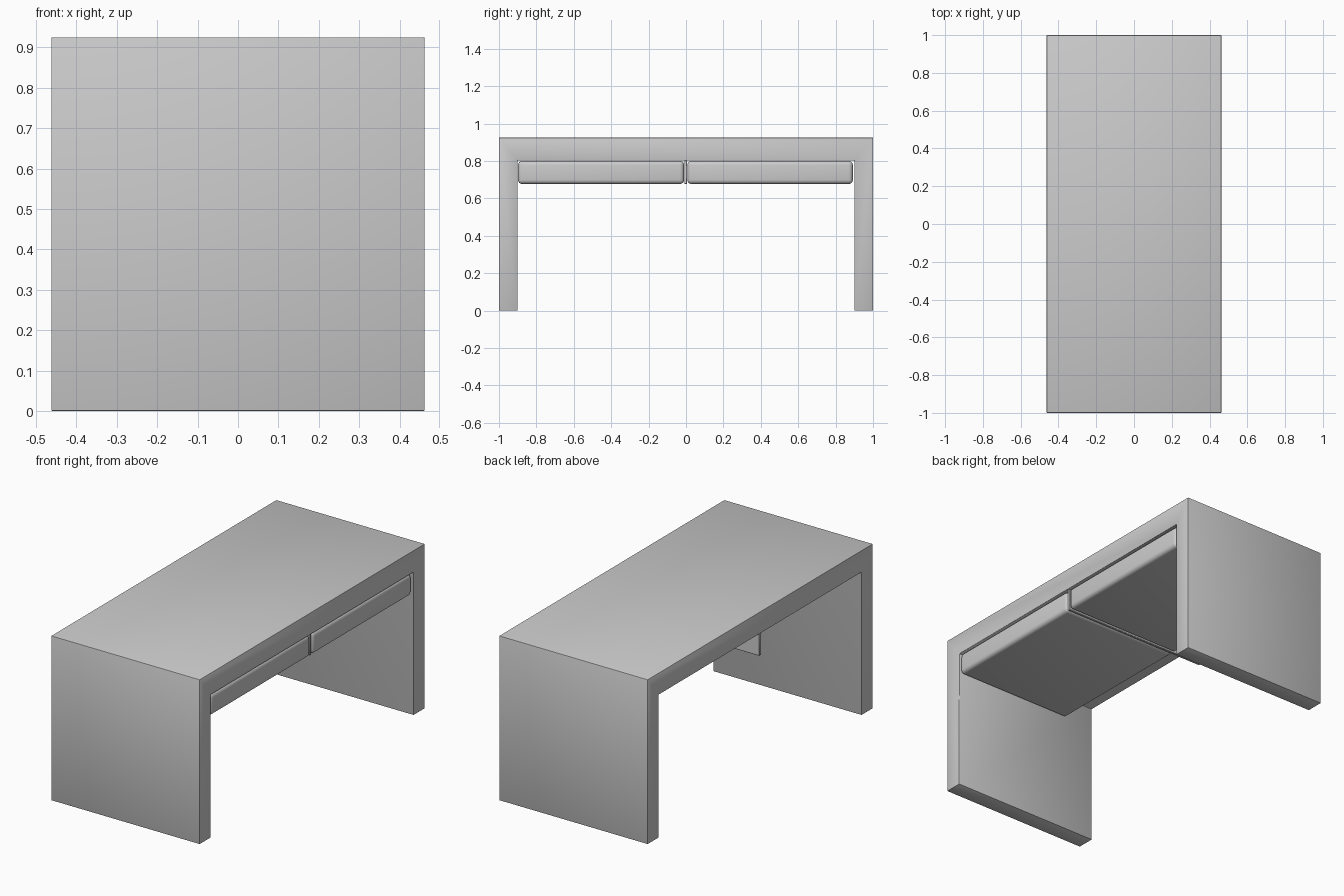
import bpy, bmesh, math

if "Cube" in bpy.data.objects:
    bpy.data.objects.remove(bpy.data.objects["Cube"])

X, Y, H = 0.462, 1.0, 0.925      # half width, half length, height
LEG, UNDER = 0.9, 0.803          # inner leg face, underside of the top


def finish(obj, bevel, segments):
    mod = obj.modifiers.new("Bevel", 'BEVEL')
    mod.width = bevel
    mod.segments = segments
    mod.limit_method = 'ANGLE'
    bpy.ops.object.select_all(action='DESELECT')
    obj.select_set(True)
    bpy.context.view_layer.objects.active = obj
    bpy.ops.object.modifier_apply(modifier=mod.name)
    bpy.ops.object.shade_smooth_by_angle(angle=math.radians(40))


def box(name, lo, hi, bevel, segments=2):
    bpy.ops.mesh.primitive_cube_add(size=1, location=[(a + b) / 2 for a, b in zip(lo, hi)])
    obj = bpy.context.object
    obj.name = name
    obj.scale = [b - a for a, b in zip(lo, hi)]
    bpy.ops.object.transform_apply(location=True, rotation=False, scale=True)
    finish(obj, bevel, segments)
    return obj


# Table frame: one upside-down U profile swept across the width
profile = [(-Y, 0), (-Y, H), (Y, H), (Y, 0), (LEG, 0), (LEG, UNDER), (-LEG, UNDER), (-LEG, 0)]
bm = bmesh.new()
face = bm.faces.new([bm.verts.new((-X, y, z)) for y, z in profile])
ext = bmesh.ops.extrude_face_region(bm, geom=[face])
bmesh.ops.translate(bm, vec=(2 * X, 0, 0),
                    verts=[v for v in ext["geom"] if isinstance(v, bmesh.types.BMVert)])
bmesh.ops.recalc_face_normals(bm, faces=bm.faces)
mesh = bpy.data.meshes.new("desk_frame")
bm.to_mesh(mesh)
bm.free()
frame = bpy.data.objects.new("desk_frame", mesh)
bpy.context.collection.objects.link(frame)
finish(frame, 0.003, 2)

# Full-depth divider between the drawers
box("drawer_divider", (-X + 0.002, -0.009, 0.678), (0.452, 0.006, UNDER), 0.002, 1)

# Two rounded drawers, opening on the +x side
for name, y0, y1 in (("front_drawer", -0.898, -0.010), ("back_drawer", 0.007, 0.892)):
    box(name, (-0.275, y0, 0.677), (0.458, y1, 0.800), 0.022, 4)
